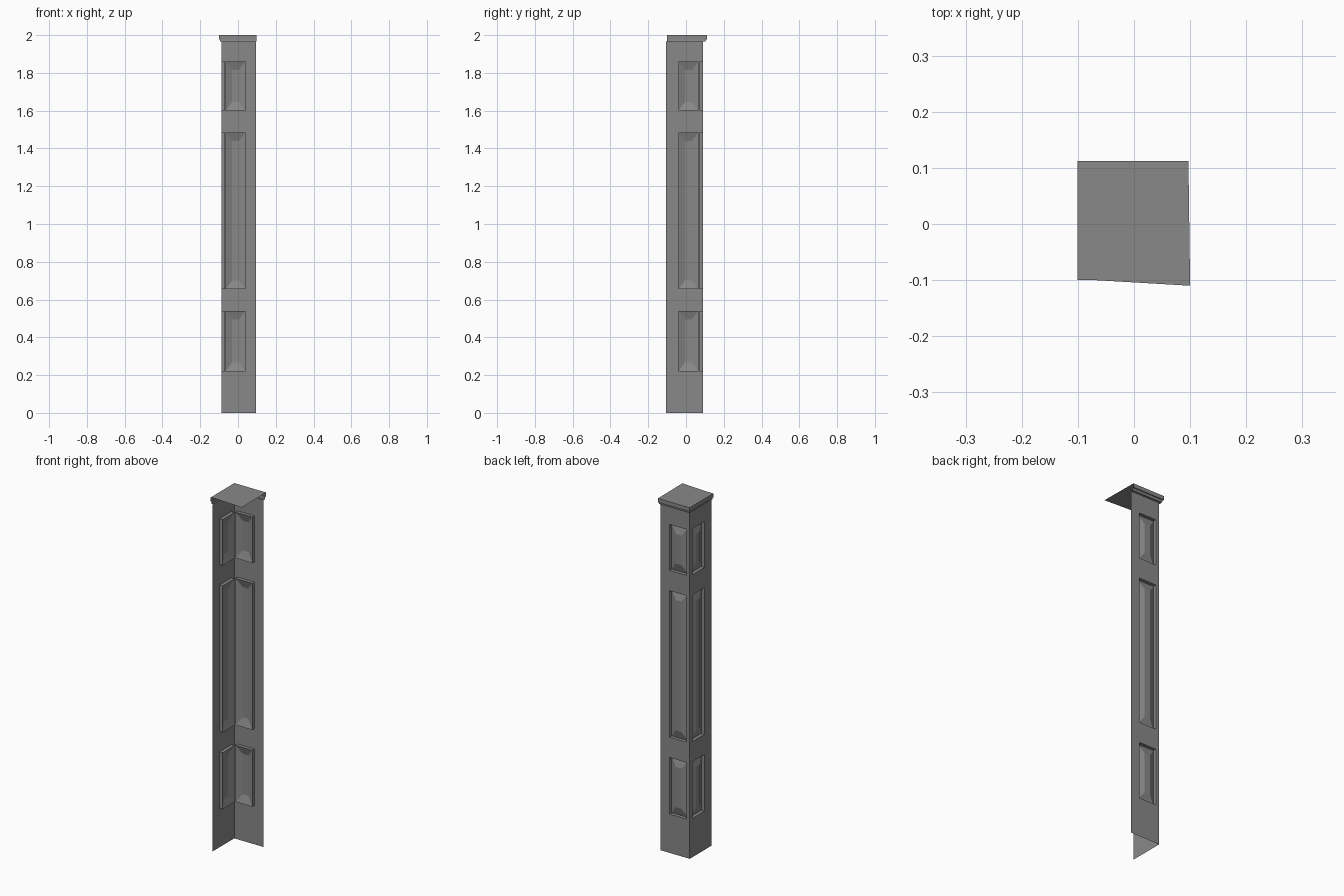
import bpy, bmesh

cube = bpy.data.objects.get("Cube")
if cube:
    bpy.data.objects.remove(cube)

grey = bpy.data.materials.new("stone_grey")
grey.use_nodes = True
colour = (0.25, 0.25, 0.25, 1)
grey.diffuse_color = colour
grey.node_tree.nodes["Principled BSDF"].inputs["Base Color"].default_value = colour

WALL_X, WALL_Y = -0.087, 0.091      # outer planes of the two walls
END_X, END_Y = 0.096, -0.106        # free ends of the walls
WALL_TOP = 1.965
PANELS = [(0.22, 0.54), (0.655, 1.485), (1.6, 1.86)]
RECESS, FIELD = 0.019, 0.004        # depth of the groove and of the raised field


def make_object(name, bm):
    bmesh.ops.remove_doubles(bm, verts=bm.verts, dist=0.0001)
    bmesh.ops.recalc_face_normals(bm, faces=bm.faces)
    mesh = bpy.data.meshes.new(name)
    bm.to_mesh(mesh)
    bm.free()
    mesh.materials.append(grey)
    obj = bpy.data.objects.new(name, mesh)
    bpy.context.collection.objects.link(obj)
    return obj


def panelled_wall(name, start, end, left, right, place):
    """Thin wall with sunk panels; place maps (along, depth, height) to space."""
    bm = bmesh.new()

    def ring(a, b, low, high, depth):
        corners = [(a, low), (b, low), (b, high), (a, high)]
        return [bm.verts.new(place(u, depth, z)) for u, z in corners]

    def bridge(first, second):
        for i in range(4):
            j = (i + 1) % 4
            bm.faces.new((first[i], first[j], second[j], second[i]))

    columns = [start, left, right, end]
    rows = [0] + [z for panel in PANELS for z in panel] + [WALL_TOP]
    for r, (low, high) in enumerate(zip(rows, rows[1:])):
        for c, (a, b) in enumerate(zip(columns, columns[1:])):
            edge = ring(a, b, low, high, 0)
            if c == 1 and r % 2 == 1:
                # Straight recess, then slopes rising to a narrow flat field
                groove = ring(a, b, low, high, RECESS)
                field = ring(a + 0.035, b - 0.035, low + 0.047, high - 0.045, FIELD)
                bridge(edge, groove)
                bridge(groove, field)
                bm.faces.new(field)
            else:
                bm.faces.new(edge)
    return make_object(name, bm)


# Two walls meeting in an L
panelled_wall("back_wall", WALL_X, END_X, -0.066, 0.039,
              lambda u, d, z: (u, WALL_Y - d, z))
panelled_wall("side_wall", END_Y, WALL_Y, -0.04, 0.066,
              lambda u, d, z: (WALL_X + d, u, z))

# Stepped moulding along the two outer sides: (share of overhang, height)
OVER_X, OVER_Y = 0.014, 0.021
profile = [(0, WALL_TOP), (0.6, WALL_TOP), (0.7, 1.978), (1, 1.978), (1, 2)]
bm = bmesh.new()
strips = []
for share, z in profile:
    x, y = WALL_X - OVER_X * share, WALL_Y + OVER_Y * share
    strips.append([bm.verts.new(p) for p in ((0.097, y, z), (x, y, z), (x, -0.1, z))])
for lower, upper in zip(strips, strips[1:]):
    for i in range(2):
        bm.faces.new((lower[i], lower[i + 1], upper[i + 1], upper[i]))
make_object("cap_moulding", bm)

# Flat cap with a slightly skewed front edge
bm = bmesh.new()
outline = [(-0.101, -0.1), (-0.07, -0.1), (0.1, -0.11), (0.097, 0.112), (-0.101, 0.112)]
top = bm.faces.new([bm.verts.new((x, y, 2)) for x, y in outline])
make_object("cap_top", bm)
